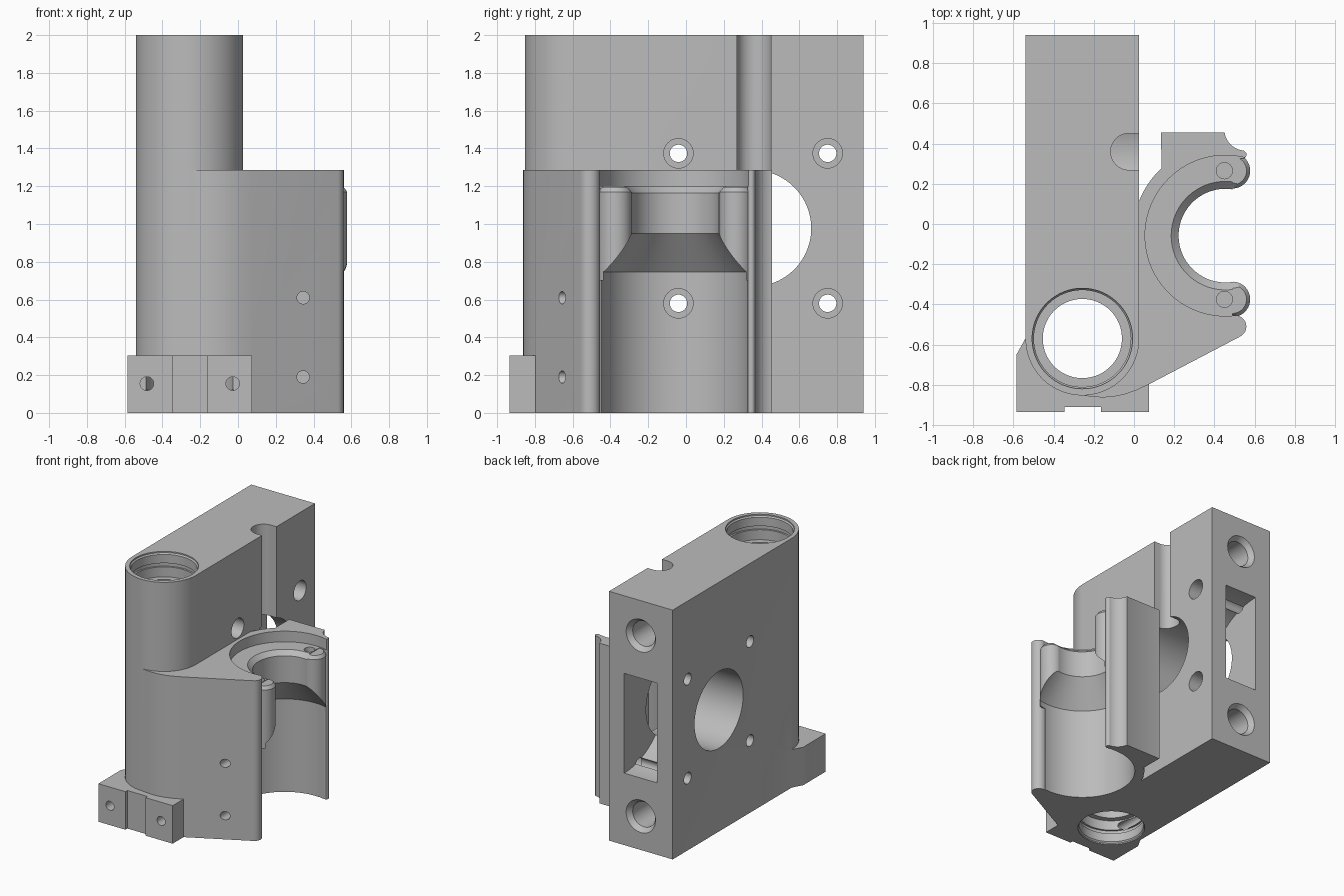
import bpy, bmesh, math
from math import pi, cos, sin

cube = bpy.data.objects.get("Cube")
if cube:
    bpy.data.objects.remove(cube, do_unlink=True)

grey = bpy.data.materials.new("machined_grey")
grey.use_nodes = True
grey.diffuse_color = (0.5, 0.5, 0.5, 1)
grey.node_tree.nodes["Principled BSDF"].inputs["Base Color"].default_value = (0.5, 0.5, 0.5, 1)

# Maps section coordinates (u, v) and height w to world space for each axis
AXES = {"x": lambda u, v, w: (w, u, v),
        "y": lambda u, v, w: (v, w, u),
        "z": lambda u, v, w: (u, v, w)}


def solid(name, rings, axis="z"):
    """Closed solid skinned through a stack of matching (section, height) rings."""
    bm = bmesh.new()
    loops = [[bm.verts.new(AXES[axis](u, v, w)) for u, v in pts] for pts, w in rings]
    n = len(loops[0])
    for a, b in zip(loops, loops[1:]):
        for i in range(n):
            j = (i + 1) % n
            bm.faces.new((a[i], a[j], b[j], b[i]))
    bm.faces.new(loops[0][::-1])
    bm.faces.new(loops[-1])
    bmesh.ops.recalc_face_normals(bm, faces=bm.faces)
    mesh = bpy.data.meshes.new(name)
    bm.to_mesh(mesh)
    bm.free()
    mesh.materials.append(grey)
    obj = bpy.data.objects.new(name, mesh)
    bpy.context.scene.collection.objects.link(obj)
    return obj


def arc(u, v, r, start, end, n=24, rv=None):
    steps = [math.radians(start + (end - start) * i / n) for i in range(n + 1)]
    return [(u + r * cos(t), v + (rv or r) * sin(t)) for t in steps]


def prism(name, pts, low, high, axis="z"):
    return solid(name, [(pts, low), (pts, high)], axis)


def turned(name, u, v, profile, axis="z", n=64):
    """Turned solid from a list of (radius, height) steps."""
    return solid(name, [(arc(u, v, r, 0, 360 - 360 / n, n - 1), w) for r, w in profile], axis)


def combine(target, tool, operation):
    mod = target.modifiers.new(tool.name, "BOOLEAN")
    mod.operation, mod.object, mod.solver = operation, tool, "EXACT"
    bpy.ops.object.select_all(action="DESELECT")
    bpy.context.view_layer.objects.active = target
    target.select_set(True)
    bpy.ops.object.modifier_apply(modifier=mod.name)
    bpy.data.objects.remove(tool, do_unlink=True)


def cut(target, tool):
    combine(target, tool, "DIFFERENCE")


def join(target, tool):
    combine(target, tool, "UNION")


ROD = (-0.257, -0.57)      # upright bearing bore
MOTOR = (0.355, 0.977)     # cross hole, as (y, z)
CLAMP = (0.455, -0.058)    # open clamp bore

# Tall block with a rounded front
block = prism("carriage_body", [(0.025, 0.94), (-0.54, 0.94)] + arc(*ROD, 0.283, 180, 360, 48), 0, 2)

# Large cross hole, upright relief groove and rounded pocket in the back
cut(block, turned("cross_hole", *MOTOR, [(0.308, -0.7), (0.308, 0.2)], "x", 96))
groove = arc(-0.025, 0.36, 0.091, 90, 270) + [(0.1, 0.269), (0.1, 0.451)]
cut(block, prism("relief_groove", groove, MOTOR[1], 2.1))
pocket = arc(0.94, MOTOR[1], 0.5, 90, 270, 32, 0.4) + [(1, 0.577), (1, 1.377)]
cut(block, prism("back_pocket", pocket, -0.4, -0.11, "x"))

# Long countersunk rod holes in the back
for z in (0.27, 1.72):
    cut(block, turned("rod_hole", z, -0.257,
                      [(0.1, -0.15), (0.1, 0.9), (0.13, 0.94), (0.13, 1)], "y"))

# Clamp body with a sloped front, rounded noses and a back flange
outline = [ROD, (-0.257, -0.853), (-0.2, -0.861), (-0.15, -0.863), (-0.1, -0.859),
           (-0.05, -0.849), (0.01, -0.828), (0.07, -0.8)]
outline += arc(0.503, -0.51, 0.056, -63, 90, 16)
outline += [(0.49, -0.454), (0.49, 0.335), (0.53, 0.325)]
outline += arc(0.54, 0.345, 0.02, -60, 70, 8)
outline += arc(0.555, 0.47, 0.105, 265, 188, 12)
outline += [(0.45, 0.455), (0.135, 0.455)]
outline += arc(*CLAMP, 0.463, 133.5, 160, 12)
outline += [(0.02, 0.09), (0.02, -0.57)]
clamp = prism("clamp_body", outline, 0, 1.285)

# Rounded clamp lips
for y in (0.265, -0.375):
    join(clamp, turned("clamp_lip", 0.49, y, [(0.088, 0.7), (0.088, 1.17), (0.07, 1.195)]))

# Stepped clamp bore: wide below, cone, narrow throat, chamfer and top seat
cut(clamp, turned("clamp_bore", *CLAMP,
                  [(0.392, -0.1), (0.392, 0.745), (0.233, 0.95), (0.233, 1.165),
                   (0.27, 1.2), (0.4, 1.2), (0.4, 1.4)], "z", 96))
for y in (0.265, -0.375):
    cut(clamp, turned("lip_screw_hole", 0.45, y, [(0.04, 1.03), (0.04, 1.3)], "z", 32))

# Blind holes in the sloped front
for z in (0.19, 0.61):
    cut(clamp, turned("front_hole", z, 0.345, [(0.033, -1), (0.033, -0.53)], "y", 32))
join(block, clamp)

# Front foot with a shallow notch
foot = [(-0.585, -0.935), (-0.345, -0.935), (-0.345, -0.91), (-0.165, -0.91),
        (-0.165, -0.935), (0.075, -0.935), (0.075, -0.79), (-0.1, -0.6),
        (-0.535, -0.56), (-0.585, -0.65)]
join(block, prism("front_foot", foot, 0, 0.305))

# Upright bore with bearing seats and retaining grooves at both ends
cut(block, turned("bearing_bore", *ROD,
                  [(0.25, -0.1), (0.25, 0.01), (0.241, 0.02), (0.241, 0.09), (0.255, 0.09),
                   (0.255, 0.12), (0.241, 0.12), (0.241, 0.2), (0.197, 0.2),
                   (0.197, 1.8), (0.241, 1.8), (0.241, 1.88), (0.255, 1.88), (0.255, 1.91),
                   (0.241, 1.91), (0.241, 1.98), (0.25, 1.99), (0.25, 2.1)], "z", 96))

# Foot screw holes
for x in (-0.482, -0.028):
    cut(block, turned("foot_hole", 0.155, x, [(0.036, -1), (0.036, -0.5)], "y", 32))

# Four counterbored mounting holes around the cross hole
for dy in (-0.395, 0.395):
    for dz in (-0.397, 0.397):
        cut(block, turned("mount_hole", MOTOR[0] + dy, MOTOR[1] + dz,
                          [(0.046, -0.7), (0.046, -0.1), (0.078, -0.1), (0.078, 0.25)], "x", 40))

# Smooth curved faces, crisp edges
bpy.ops.object.select_all(action="DESELECT")
block.select_set(True)
bpy.context.view_layer.objects.active = block
bpy.ops.object.shade_smooth_by_angle(angle=pi / 6)
